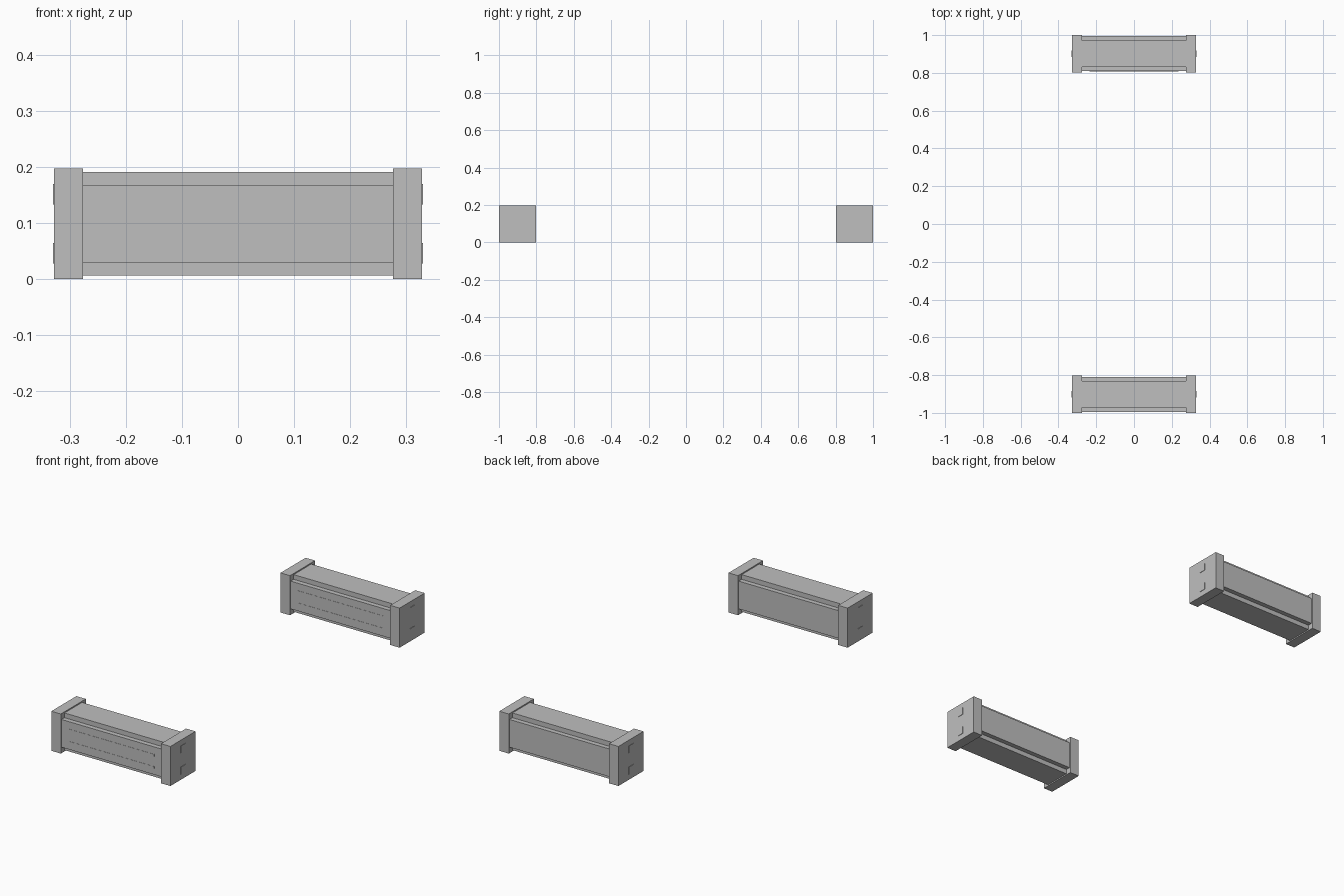
import bpy
import bmesh

default_cube = bpy.data.objects.get("Cube")
if default_cube:
    bpy.data.objects.remove(default_cube, do_unlink=True)

grey = bpy.data.materials.new("light grey")
grey.use_nodes = True
colour = (0.52, 0.52, 0.52, 1)
grey.diffuse_color = colour
grey.node_tree.nodes["Principled BSDF"].inputs["Base Color"].default_value = colour

SIDE = 0.197             # square end cap
MID = SIDE / 2           # height of the long axis
BODY = 0.0925            # half width of the body
RIB = 0.069              # half width of each raised body face
CAP_IN, CAP_OUT = 0.276, 0.328


def finish(name, bm):
    bmesh.ops.recalc_face_normals(bm, faces=bm.faces)
    mesh = bpy.data.meshes.new(name)
    bm.to_mesh(mesh)
    bm.free()
    mesh.materials.append(grey)
    obj = bpy.data.objects.new(name, mesh)
    bpy.context.collection.objects.link(obj)


def box(name, low, high):
    bm = bmesh.new()
    bmesh.ops.create_cube(bm, size=1)
    for v in bm.verts:
        v.co = [(a + b) / 2 + c * (b - a) for a, b, c in zip(low, high, v.co)]
    finish(name, bm)


def notched_body(name, y):
    # Square section with a step cut out of each corner, extruded along x
    quarter = [(BODY, -RIB), (BODY, RIB), (RIB, RIB)]
    section = []
    for _ in range(4):
        section += quarter
        quarter = [(-b, a) for a, b in quarter]
    bm = bmesh.new()
    face = bm.faces.new([bm.verts.new((-CAP_IN, y + a, MID + b)) for a, b in section])
    result = bmesh.ops.extrude_face_region(bm, geom=[face], use_keep_orig=True)
    moved = [g for g in result["geom"] if isinstance(g, bmesh.types.BMVert)]
    bmesh.ops.translate(bm, verts=moved, vec=(2 * CAP_IN, 0, 0))
    finish(name, bm)


for unit, y in (("front", MID - 1), ("back", 1 - MID)):
    notched_body(unit + "_body", y)

    # Thin raised strips on the forward face
    for label, z in (("lower", 0.065), ("upper", 0.126)):
        box(f"{unit}_{label}_strip", (-0.235, y - BODY - 0.001, z - 0.005),
            (0.235, y - BODY, z + 0.005))

    # End caps with two small square pads on each outer face
    for side, s in (("left", 1), ("right", -1)):
        xs = sorted((s * CAP_IN, s * CAP_OUT))
        box(f"{unit}_{side}_end_cap", (xs[0], y - MID, 0), (xs[1], y + MID, SIDE))
        xs = sorted((s * CAP_OUT, s * (CAP_OUT + 0.002)))
        for label, z in (("lower", 0.046), ("upper", 0.151)):
            box(f"{unit}_{side}_{label}_pad", (xs[0], y - 0.018, z - 0.018),
                (xs[1], y + 0.018, z + 0.018))
